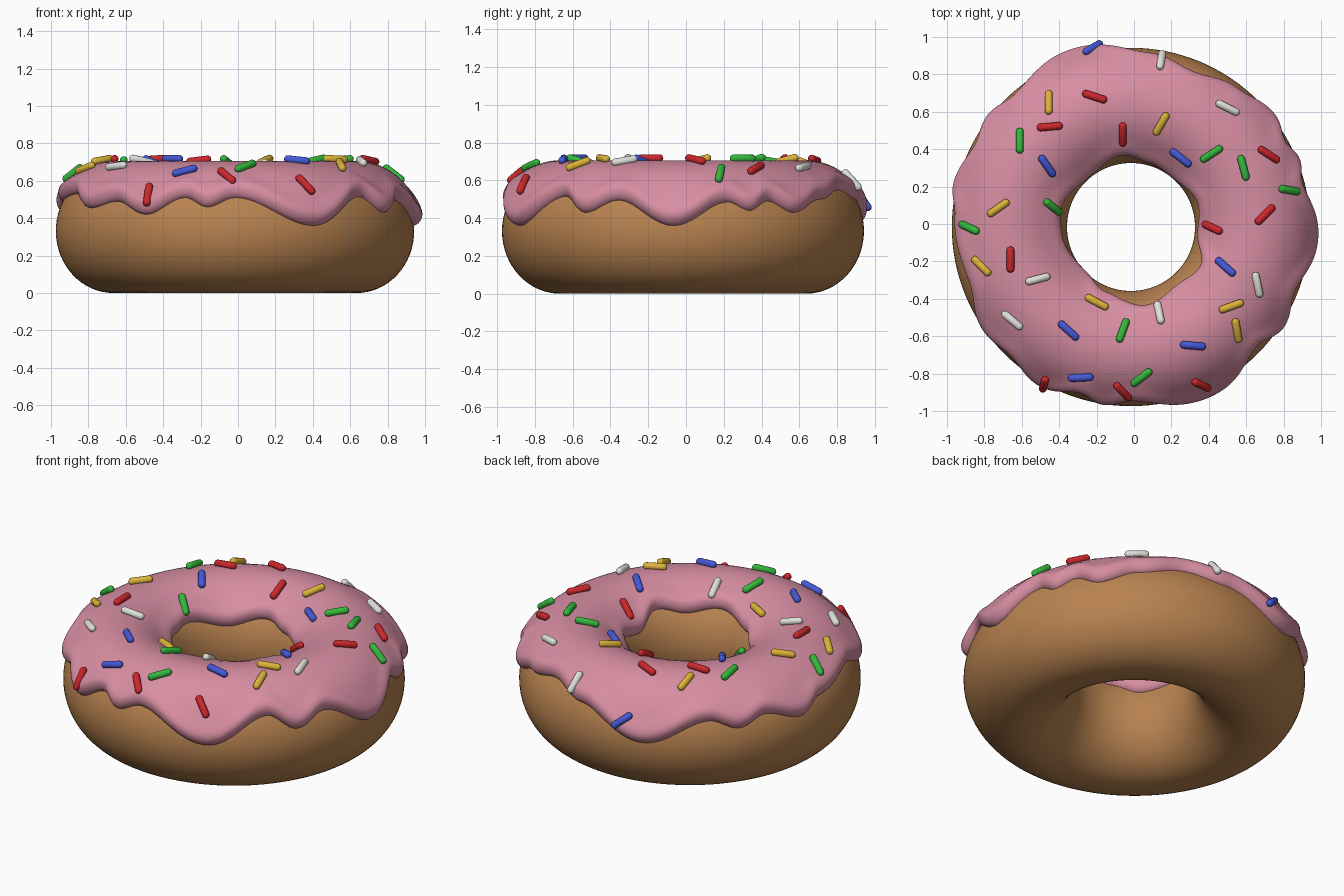
import bpy, bmesh, math
from mathutils import Vector, Matrix

if "Cube" in bpy.data.objects:
    bpy.data.objects.remove(bpy.data.objects["Cube"])

CX = CY = -0.016              # centre of the ring
R, A, B, ZC = 0.65, 0.308, 0.332, 0.332   # ring radius, section half sizes, mid height


def material(name, col):
    m = bpy.data.materials.new(name)
    m.diffuse_color = (*col, 1)
    m.use_nodes = True
    m.node_tree.nodes["Principled BSDF"].inputs["Base Color"].default_value = m.diffuse_color
    return m


def finish(name, bm, mat):
    bmesh.ops.recalc_face_normals(bm, faces=bm.faces)
    for f in bm.faces:
        f.smooth = True
    me = bpy.data.meshes.new(name)
    bm.to_mesh(me)
    bm.free()
    me.materials.append(mat)
    ob = bpy.data.objects.new(name, me)
    bpy.context.collection.objects.link(ob)
    return ob


def ring_point(theta, phi, off=0.0):
    """Point on the dough section at phi, pushed out along the normal."""
    n = Vector((math.cos(phi) / A, math.sin(phi) / B)).normalized()
    r = R + A * math.cos(phi) + off * n.x
    z = ZC + B * math.sin(phi) + off * n.y
    return (CX + r * math.cos(theta), CY + r * math.sin(theta), z)


def skin(rows, close_rows):
    """Quads over a list of point rows, wrapped around the ring."""
    bm = bmesh.new()
    vs = [[bm.verts.new(p) for p in row] for row in rows]
    n, m = len(vs), len(vs[0])
    for i in range(n):
        for j in range(m if close_rows else m - 1):
            a, b = vs[i], vs[(i + 1) % n]
            k = (j + 1) % m
            bm.faces.new((a[j], b[j], b[k], a[k]))
    return bm


def wave(keys, deg):
    """Smooth periodic interpolation of (degrees, height) keys."""
    ks = sorted(keys)
    ks = [(ks[-1][0] - 360, ks[-1][1])] + ks + [(ks[0][0] + 360, ks[0][1])]
    for (a, za), (b, zb) in zip(ks, ks[1:]):
        if a <= deg <= b:
            t = (deg - a) / (b - a)
            return za + (zb - za) * (1 - math.cos(math.pi * t)) / 2


# Dough ring
rows = [[ring_point(math.tau * i / 128, math.tau * j / 64) for j in range(64)]
        for i in range(128)]
finish("dough_ring", skin(rows, True), material("baked brown", (0.48, 0.225, 0.08)))

# Icing: lower edge heights around the outside and inside of the ring
outer = [(-160, .53), (-145, .455), (-133, .49), (-120, .42), (-107, .51), (-99, .46),
         (-90, .51), (-64, .36), (-43, .515), (-33, .43), (-22, .495), (-3, .36),
         (15, .485), (22, .44), (29, .49), (38, .43), (52, .50), (68, .55), (84, .50),
         (109, .36), (132, .49), (142, .44), (152, .49), (166, .43), (176, .49)]
inner = [(-175, .51), (-135, .46), (-112, .51), (-78, .57), (-52, .54), (-30, .57),
         (-5, .49), (20, .52), (50, .47), (75, .49), (97, .53), (130, .48), (165, .53)]
rows = []
N, M = 300, 44
for i in range(N):
    deg = -180 + 360 * i / N
    lo = math.asin((wave(outer, deg) - ZC) / B)
    hi = math.pi - math.asin((wave(inner, deg) - ZC) / B)
    row = []
    for j in range(M + 1):
        phi = lo + (hi - lo) * (1 - math.cos(math.pi * j / M)) / 2
        d = 0.32 * min(phi - lo, hi - phi)        # distance from the edge
        thick = 0.045 + 0.014 * math.exp(-((d - 0.06) / 0.05) ** 2)
        rim = math.sqrt(max(0, 1 - (1 - min(d / 0.055, 1)) ** 2))
        row.append(ring_point(math.radians(deg), phi, thick * rim - 0.003))
    rows.append(row)
finish("icing", skin(rows, False), material("pink icing", (0.68, 0.27, 0.365)))

# Sprinkles: x, y and heading in the top view, grouped by colour
sprinkles = {
    "red": ((0.60, 0.02, 0.025), [
        (-.21, .68, -18), (-.45, .52, 5), (-.06, .48, 90), (.72, .37, -33), (.70, .05, 45),
        (.42, -.02, -25), (-.66, -.19, 90), (-.48, -.855, 75), (-.06, -.895, -45),
        (.36, -.86, -25)]),
    "green": ((0.035, 0.48, 0.045), [
        (-.61, .445, 90), (-.435, .09, -40), (-.88, -.02, -25), (.415, .375, 33),
        (.585, .30, -75), (.83, .18, -10), (-.06, -.57, 70), (.04, -.82, 38)]),
    "blue": ((0.06, 0.10, 0.68), [
        (-.22, .94, 30), (-.465, .31, -55), (.25, .355, -38), (.49, -.23, -42),
        (-.35, -.57, -42), (-.285, -.82, 3), (.315, -.65, -5)]),
    "yellow": ((0.72, 0.45, 0.04), [
        (-.455, .65, 90), (.145, .535, 60), (-.725, .085, 35), (-.815, -.225, -45),
        (-.2, -.42, -28), (.52, -.44, 20), (.55, -.57, -80)]),
    "white": ((0.75, 0.75, 0.72), [
        (.145, .875, 80), (.5, .62, -27), (-.515, -.295, 15), (-.65, -.515, -40),
        (.135, -.475, -78), (.66, -.325, -78)]),
}
for name, (col, places) in sprinkles.items():
    bm = bmesh.new()
    for x, y, deg in places:
        # surface normal of the icing under this spot
        px, py = x - CX, y - CY
        r = math.hypot(px, py)
        a, b = A + 0.05, B + 0.05
        s = max(-0.97, min(0.97, (r - R) / a))
        c = math.sqrt(1 - s * s)
        n = Vector((px / r * s / a, py / r * s / a, c / b)).normalized()
        h = math.radians(deg)
        t = Vector((math.cos(h), math.sin(h), 0))
        t.z = -(t.x * n.x + t.y * n.y) / n.z
        t.normalize()
        side = n.cross(t)
        rot = Matrix((side, n, t)).transposed().to_4x4()
        pos = Vector((x, y, ZC + b * c)) + n * 0.003
        # capsule
        vs = bmesh.ops.create_uvsphere(bm, u_segments=14, v_segments=9, radius=0.021)["verts"]
        for v in vs:
            v.co.z += math.copysign(0.049, v.co.z)
        bmesh.ops.transform(bm, matrix=Matrix.Translation(pos) @ rot, verts=vs)
    finish(name + "_sprinkles", bm, material(name + " sugar", col))
